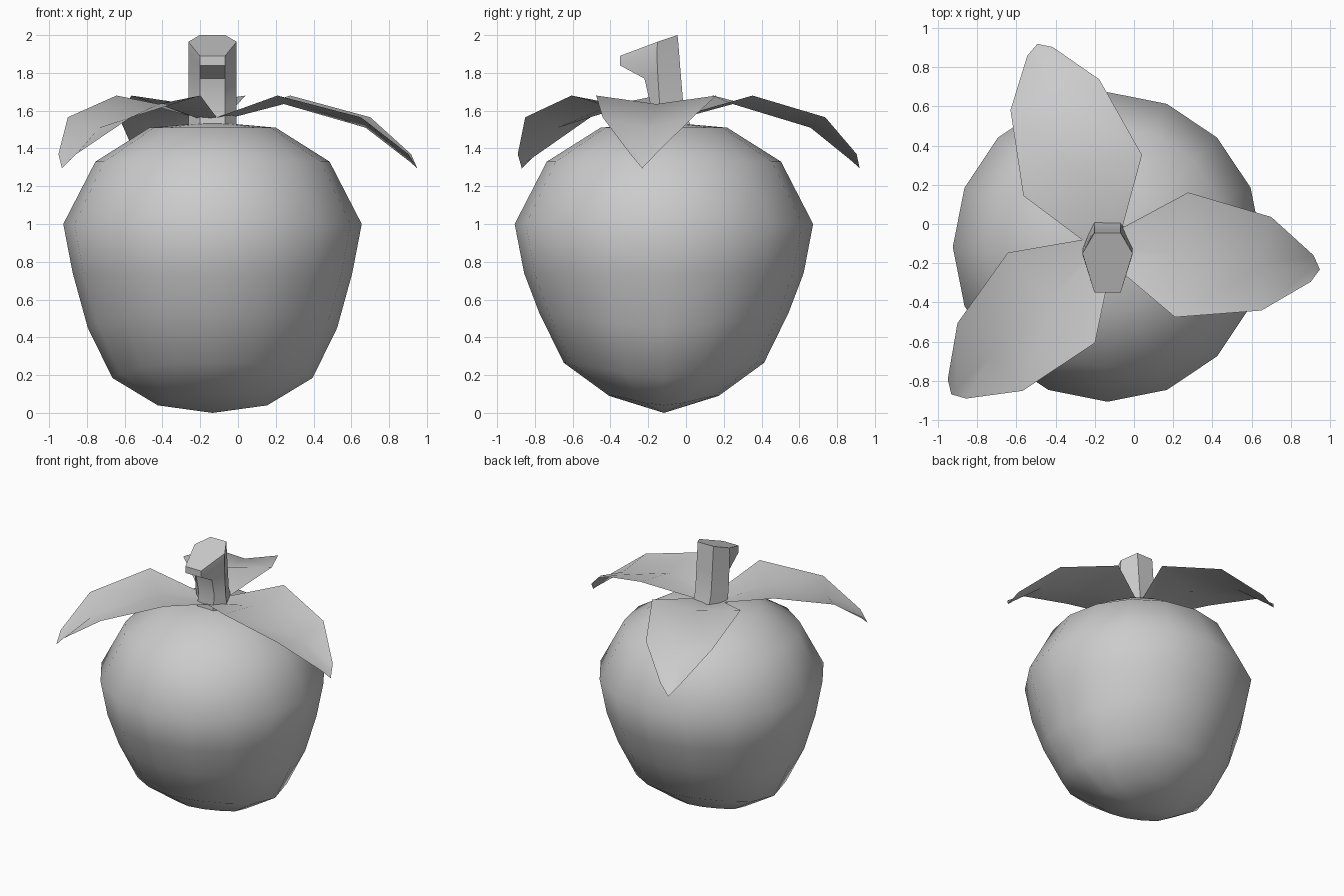
import bpy, bmesh
from math import cos, sin, pi, radians

if "Cube" in bpy.data.objects:
    bpy.data.objects.remove(bpy.data.objects["Cube"])

CX, CY = -0.135, -0.117   # axis of the fruit


def finish(name, bm, angle):
    bmesh.ops.recalc_face_normals(bm, faces=bm.faces)
    mesh = bpy.data.meshes.new(name)
    bm.to_mesh(mesh)
    bm.free()
    ob = bpy.data.objects.new(name, mesh)
    bpy.context.collection.objects.link(ob)
    bpy.ops.object.select_all(action='DESELECT')
    ob.select_set(True)
    bpy.context.view_layer.objects.active = ob
    bpy.ops.object.shade_smooth_by_angle(angle=radians(angle))
    return ob


def bridge(bm, rings):
    for a, b in zip(rings, rings[1:]):
        n = len(a)
        for i in range(n):
            j = (i + 1) % n
            bm.faces.new((a[i], a[j], b[j], b[i]))


# Fruit body: 16-sided lathe, lower rings sag on the left and right
bm = bmesh.new()
profile = [(0.29, 0.09, 0.05), (0.53, 0.265, 0.08), (0.66, 0.53, 0.08),
           (0.74, 0.74, 0), (0.79, 1.0, 0), (0.62, 1.33, 0), (0.335, 1.51, 0)]
rings = []
for r, z, sag in profile:
    ring = []
    for i in range(16):
        t = 2 * pi * i / 16
        ring.append(bm.verts.new((CX + r * cos(t), CY + r * sin(t),
                                  z - sag * cos(t) ** 4)))
    rings.append(ring)
bridge(bm, rings)
for ring, z in ((rings[0], 0.0), (rings[-1], 1.54)):
    pole = bm.verts.new((CX, CY, z))
    for i in range(16):
        bm.faces.new((ring[i], ring[(i + 1) % 16], pole))
finish("fruit_body", bm, 60)

# Leaves: drooping sheets with raised edges; rows of distance, half width, edge z, rib z
ROWS = [(0.0, 0.045, 1.545, 1.53), (0.405, 0.32, 1.68, 1.635),
        (0.84, 0.24, 1.565, 1.51), (1.075, 0.068, 1.37, 1.33)]


def leaf(name, x, y, deg):
    c, s = cos(radians(deg)), sin(radians(deg))
    bm = bmesh.new()

    def vert(d, w, z):
        return bm.verts.new((x + d * c - w * s, y + d * s + w * c, z))

    rows = [(vert(d, -w, ze), vert(d, 0, zr), vert(d, w, ze)) for d, w, ze, zr in ROWS]
    for a, b in zip(rows, rows[1:]):
        for k in (0, 1):
            bm.faces.new((a[k], b[k], b[k + 1], a[k + 1]))
    tip = vert(1.115, 0, 1.295)
    for k in (0, 1):
        bm.faces.new((rows[-1][k], tip, rows[-1][k + 1]))
    finish(name, bm, 60)


leaf("leaf_right", -0.16, -0.115, -6)
leaf("leaf_back", -0.13, -0.135, 109)
leaf("leaf_front_left", -0.13, -0.095, 224)

# Stem: six-sided, bending forward; each ring gives (y, z) for front, side, back
bm = bmesh.new()
sections = [((-0.21, 1.50), (-0.115, 1.50), (0.03, 1.50)),
            ((-0.19, 1.64), (-0.14, 1.64), (-0.015, 1.64)),
            ((-0.22, 1.77), (-0.15, 1.80), (-0.03, 1.82)),
            ((-0.35, 1.84), (-0.155, 1.91), (-0.04, 1.95)),
            ((-0.35, 1.89), (-0.15, 1.965), (-0.045, 2.0))]
rings = []
for f, m, b in sections:
    pts = [(-0.067, f), (0.067, f), (0.128, m), (0.067, b), (-0.067, b), (-0.128, m)]
    rings.append([bm.verts.new((CX + dx, y, z)) for dx, (y, z) in pts])
bridge(bm, rings)
bm.faces.new(rings[0])
bm.faces.new(rings[-1])
finish("stem", bm, 35)
